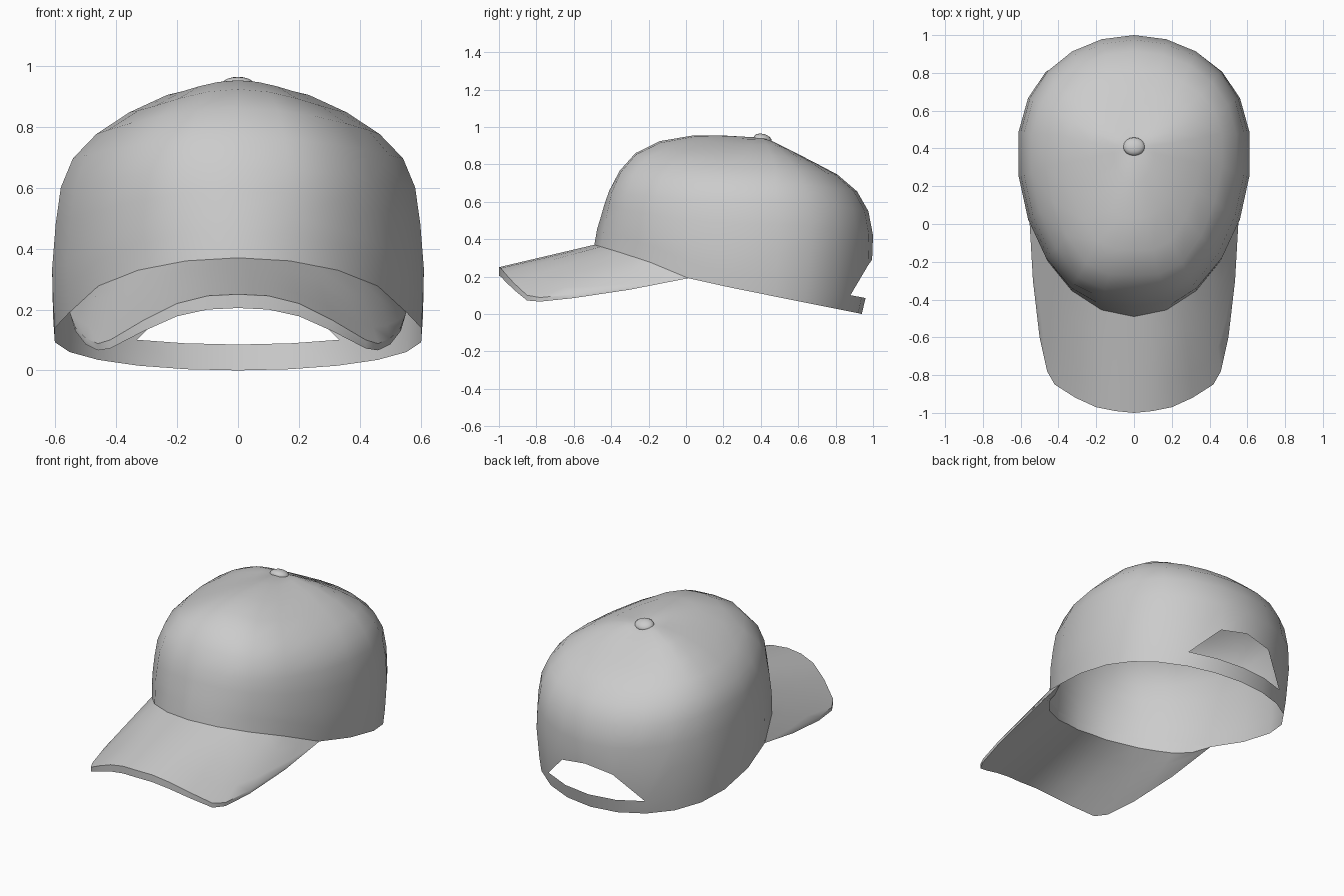
import bpy, bmesh, math
from mathutils import Vector

if "Cube" in bpy.data.objects:
    bpy.data.objects.remove(bpy.data.objects["Cube"])

SEG = 22          # columns around the crown; column 0 is the back, 11 the front


def finish(name, bm, angle, recalc=False):
    bmesh.ops.remove_doubles(bm, verts=bm.verts, dist=0.0005)
    if recalc:
        bmesh.ops.recalc_face_normals(bm, faces=bm.faces)
    mesh = bpy.data.meshes.new(name)
    bm.to_mesh(mesh)
    bm.free()
    obj = bpy.data.objects.new(name, mesh)
    bpy.context.collection.objects.link(obj)
    bpy.ops.object.select_all(action='DESELECT')
    obj.select_set(True)
    bpy.context.view_layer.objects.active = obj
    bpy.ops.object.shade_smooth_by_angle(angle=math.radians(angle))
    return obj


def rim_z(y):
    # tilted straight rim behind the brim, rising arch in front of it
    if y > 0.02:
        return 0.185 * (0.94 - y) / 0.92
    return 0.185 + 0.185 * ((0.02 - y) / 0.51) ** 0.8


# crown levels: half width, front y, back y, z at front / side / back, front fullness
LEVELS = [
    (0.608, -0.49, 0.94, None, None, None, 0.0),
    (0.614, -0.475, 0.96, None, None, None, 0.0),
    (0.617, -0.455, 0.995, 0.52, 0.33, 0.29, 0.02),
    (0.605, -0.435, 1.0, 0.59, 0.48, 0.42, 0.03),
    (0.588, -0.41, 0.975, 0.66, 0.60, 0.55, 0.05),
    (0.548, -0.355, 0.915, 0.765, 0.695, 0.655, 0.07),
    (0.47, -0.27, 0.81, 0.86, 0.775, 0.745, 0.08),
    (0.36, -0.14, 0.70, 0.924, 0.848, 0.803, 0.08),
    (0.235, 0.03, 0.58, 0.953, 0.905, 0.865, 0.05),
    (0.11, 0.22, 0.49, 0.953, 0.934, 0.908, 0.0),
]


def plan_y(level, c):
    yf, yb, full = LEVELS[level][1], LEVELS[level][2], LEVELS[level][6]
    yc = 0.37 if level < 6 else 0.40
    if c > 0:
        return yc + (yb - yc) * c ** 0.85
    return yc + (yc - yf) * c * (1 + 6.75 * full * c ** 4 * (1 - c * c))


def crown_point(level, k):
    a, yf, yb, zf, zs, zb, full = LEVELS[level]
    t = 2 * math.pi * k / SEG
    c = math.cos(t)
    if level < 2:
        z = rim_z(plan_y(0, c)) + 0.085 * level
    else:
        power = 3 if c < 0 and level > 6 else 2
        z = zs + ((zb if c > 0 else zf) - zs) * abs(c) ** power
    return Vector((a * math.sin(t), plan_y(level, c), z))


# crown with the strap opening at the back
bm = bmesh.new()
rings = []
for lv in range(len(LEVELS)):
    ring = []
    for k in range(SEG):
        p = crown_point(lv, k)
        if lv == 2 and k in (2, SEG - 2):
            p = crown_point(1, k)          # arch ends meet the strap
        elif lv == 2 and k in (1, SEG - 1):
            p.z = 0.26
        ring.append(bm.verts.new(p))
    rings.append(ring)
apex = bm.verts.new((0, 0.41, 0.942))
for lv in range(len(LEVELS) - 1):
    for k in range(SEG):
        if lv == 1 and k in (0, 1, SEG - 2, SEG - 1):
            continue
        n = (k + 1) % SEG
        bm.faces.new((rings[lv][n], rings[lv][k], rings[lv + 1][k], rings[lv + 1][n]))
for k in range(SEG):
    bm.faces.new((rings[-1][(k + 1) % SEG], rings[-1][k], apex))
finish("crown", bm, 70)

# brim: lofted from the crown rim to a curved outer edge
OUTER = [  # x, y, z, outer thickness, inner thickness, from centre to side end
    (0, -1.0, 0.25, 0.045, 0.05), (0.1, -0.99, 0.245, 0.045, 0.05),
    (0.2, -0.97, 0.22, 0.042, 0.055), (0.31, -0.92, 0.165, 0.036, 0.06),
    (0.42, -0.85, 0.10, 0.028, 0.065), (0.46, -0.78, 0.088, 0.022, 0.07),
    (0.50, -0.60, 0.105, 0.02, 0.07), (0.535, -0.30, 0.142, 0.012, 0.05)]
ROWS = 4


def brim_column(j, lower):
    side = -1 if j < 0 else 1
    j = abs(j)
    k = 11 - j / 2
    inner = (crown_point(0, math.floor(k)) + crown_point(0, math.ceil(k))) / 2
    if j < len(OUTER):
        x, y, z, t_out, t_in = OUTER[j]
        outer = Vector((x, y, z - lower * t_out))
        inner.z -= lower * t_in
    else:
        outer = inner.copy()
    pts = [inner.lerp(outer, r / ROWS) for r in range(ROWS + 1)]
    return [Vector((side * p.x, p.y, p.z)) for p in pts]


bm = bmesh.new()
N = len(OUTER)
top, low = [[[bm.verts.new(p) for p in brim_column(j, lower)]
             for j in range(-N, N + 1)] for lower in (0, 1)]
for i in range(2 * N):
    for r in range(ROWS):
        for g in (top, low):
            bm.faces.new((g[i][r], g[i + 1][r], g[i + 1][r + 1], g[i][r + 1]))
    for r in (0, ROWS):                    # inner and outer edge walls
        bm.faces.new((top[i][r], top[i + 1][r], low[i + 1][r], low[i][r]))
finish("brim", bm, 40, recalc=True)

# button on top
bm = bmesh.new()
bmesh.ops.create_uvsphere(bm, u_segments=16, v_segments=8, radius=1)
button = finish("top_button", bm, 60)
button.scale = (0.058, 0.05, 0.03)
button.rotation_euler.x = math.radians(-15)
button.location = (0, 0.41, 0.933)
